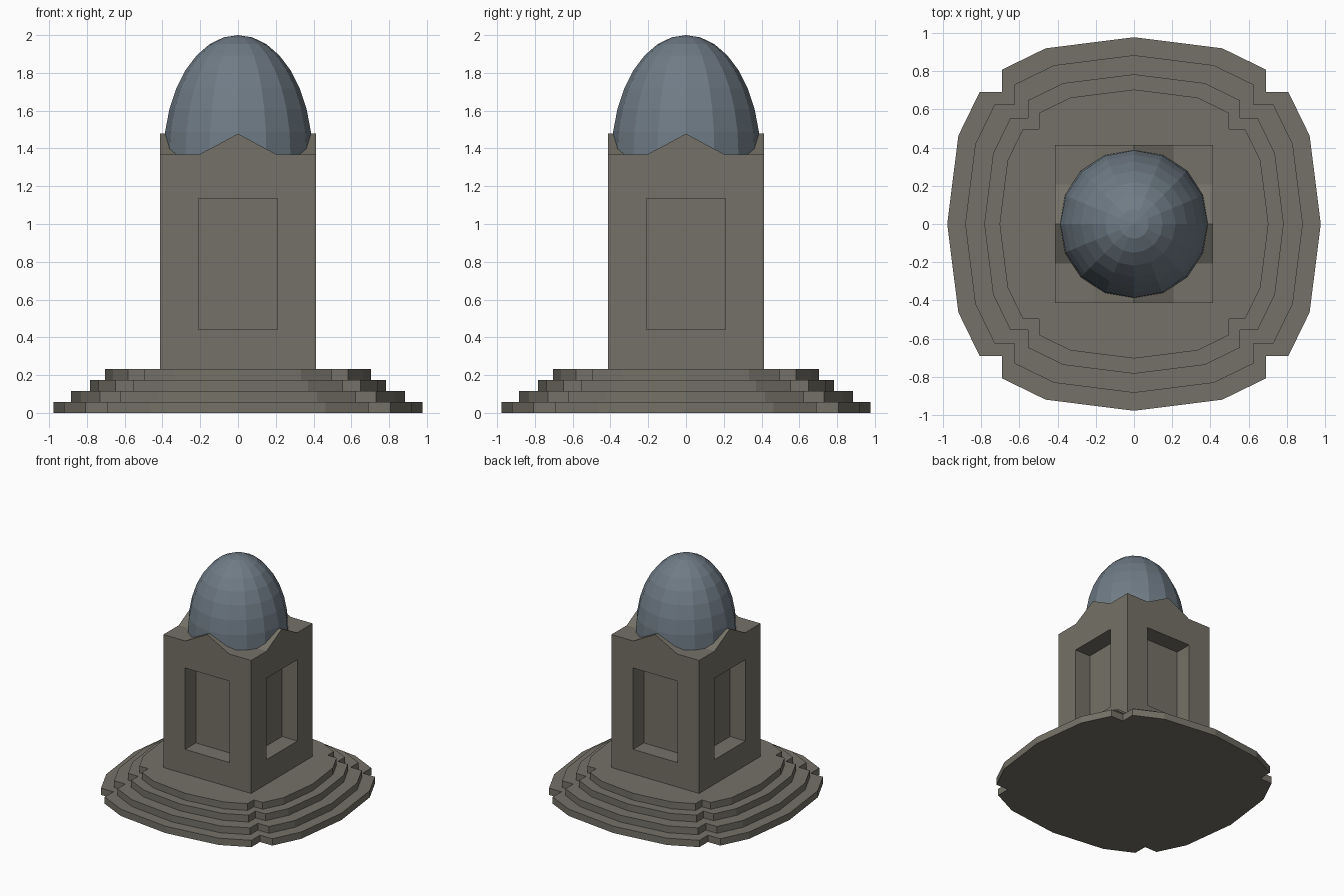
import bpy, bmesh, math
from mathutils import Matrix

if "Cube" in bpy.data.objects:
    bpy.data.objects.remove(bpy.data.objects["Cube"])

HALF, Z0, Z1, RIDGE = 0.414, 0.233, 1.367, 1.478   # tower half width and heights
GABLE = 0.207                                       # half width of each gable


def material(name, rgb):
    m = bpy.data.materials.new(name)
    m.diffuse_color = (*rgb, 1)
    m.use_nodes = True
    m.node_tree.nodes["Principled BSDF"].inputs["Base Color"].default_value = m.diffuse_color
    return m


stone = material("warm_grey_stone", (0.175, 0.165, 0.135))
slate = material("blue_grey_slate", (0.16, 0.20, 0.238))


def finish(name, bm, mat):
    bmesh.ops.remove_doubles(bm, verts=bm.verts, dist=1e-5)
    bmesh.ops.recalc_face_normals(bm, faces=bm.faces)
    me = bpy.data.meshes.new(name)
    bm.to_mesh(me)
    bm.free()
    me.materials.append(mat)
    ob = bpy.data.objects.new(name, me)
    bpy.context.collection.objects.link(ob)
    return ob


def face(bm, pts, rot=Matrix()):
    return bm.faces.new([bm.verts.new(rot @ Matrix.Translation(p).translation) for p in pts])


# Stepped base: bowed sides with notched corners, one quarter outline turned four times
quarter = [(0.692, -0.692), (0.808, -0.692), (0.92, -0.462), (0.978, 0),
           (0.92, 0.462), (0.808, 0.692)]
outline = []
for k in range(4):
    c, s = round(math.cos(k * math.pi / 2)), round(math.sin(k * math.pi / 2))
    outline += [(c * x - s * y, s * x + c * y) for x, y in quarter]

step_h = Z0 / 4
for i, size in enumerate((0.978, 0.884, 0.784, 0.704)):
    bm = bmesh.new()
    f = size / 0.978
    base = face(bm, [(x * f, y * f, i * step_h) for x, y in outline])
    top = bmesh.ops.extrude_face_region(bm, geom=[base])["geom"]
    bmesh.ops.translate(bm, vec=(0, 0, step_h),
                        verts=[v for v in top if isinstance(v, bmesh.types.BMVert)])
    if not any(abs(fc.calc_center_median().z - i * step_h) < 1e-5 for fc in bm.faces):
        face(bm, [(x * f, y * f, i * step_h) for x, y in outline])
    finish(f"base_step_{i + 1}", bm, stone)

# Tower: four identical walls, each with a deep recessed panel
bm = bmesh.new()
pw, p0, p1, depth = 0.21, 0.442, 1.136, 0.145
outer = [(-HALF, -HALF, Z0), (HALF, -HALF, Z0), (HALF, -HALF, Z1), (-HALF, -HALF, Z1)]
inner = [(-pw, -HALF, p0), (pw, -HALF, p0), (pw, -HALF, p1), (-pw, -HALF, p1)]
back = [(x, y + depth, z) for x, y, z in inner]
for k in range(4):
    rot = Matrix.Rotation(k * math.pi / 2, 4, 'Z')
    for j in range(4):
        n = (j + 1) % 4
        face(bm, [outer[j], outer[n], inner[n], inner[j]], rot)
        face(bm, [inner[j], inner[n], back[n], back[j]], rot)
    face(bm, back, rot)
for z in (Z0, Z1):
    face(bm, [(-HALF, -HALF, z), (HALF, -HALF, z), (HALF, HALF, z), (-HALF, HALF, z)])
finish("tower_body", bm, stone)

# Crossed gable roofs, one along each axis
for name, angle in (("gable_roof_front_back", 0), ("gable_roof_left_right", math.pi / 2)):
    bm = bmesh.new()
    rot = Matrix.Rotation(angle, 4, 'Z')
    a, b = [[(-GABLE, y, Z1), (GABLE, y, Z1), (0, y, RIDGE)] for y in (-HALF, HALF)]
    face(bm, a, rot)
    face(bm, b[::-1], rot)
    face(bm, [a[1], b[1], b[2], a[2]], rot)
    face(bm, [a[2], b[2], b[0], a[0]], rot)
    finish(name, bm, stone)

# Faceted dome: upper half of a stretched sphere
bm = bmesh.new()
bmesh.ops.create_uvsphere(bm, u_segments=16, v_segments=16, radius=1)
bmesh.ops.delete(bm, geom=[v for v in bm.verts if v.co.z < -0.01], context='VERTS')
bmesh.ops.scale(bm, vec=(0.393, 0.393, 2 - Z1), verts=bm.verts)
bmesh.ops.translate(bm, vec=(0, 0, Z1), verts=bm.verts)
finish("dome", bm, slate)
